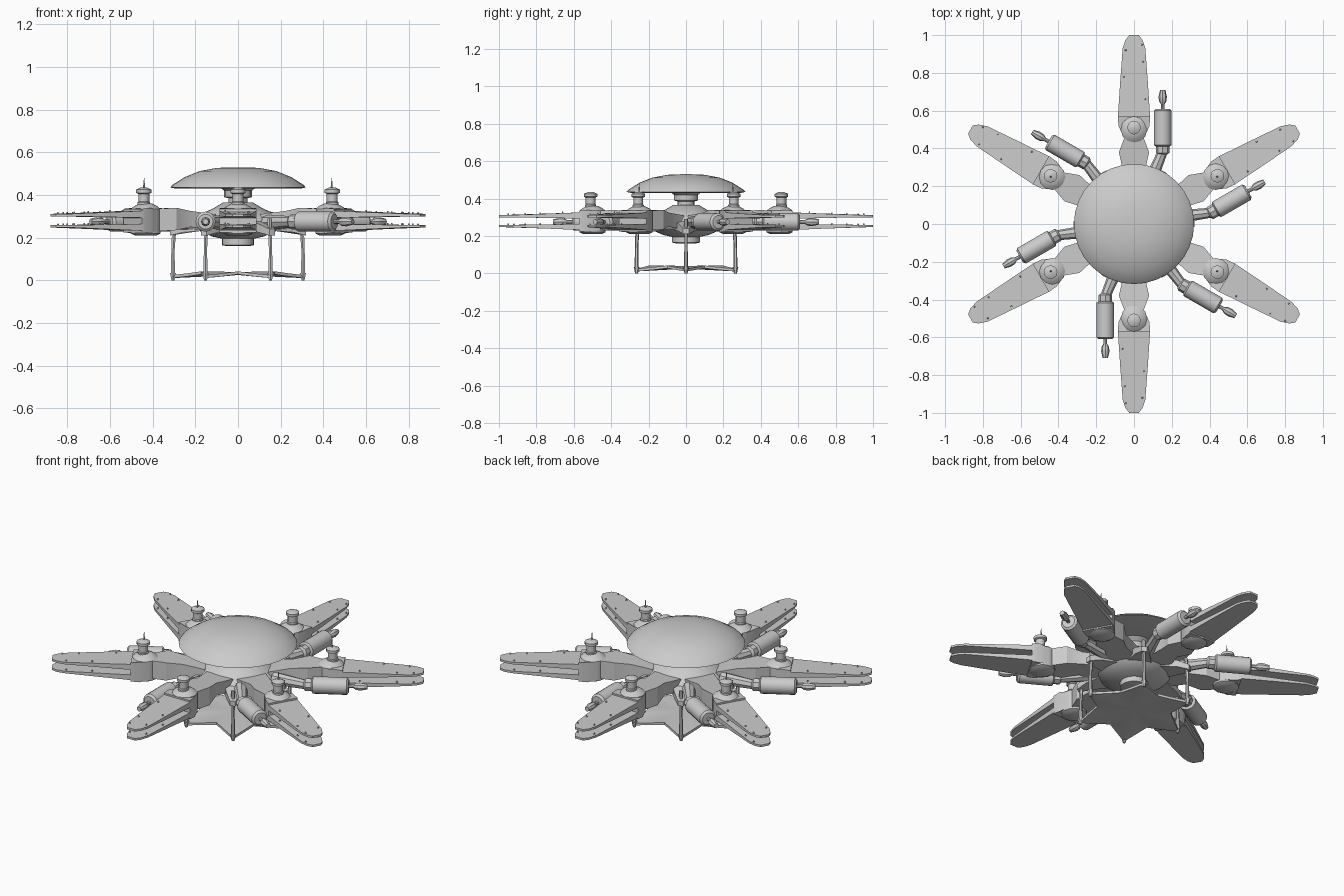
import bpy, bmesh, math
from mathutils import Vector, Matrix

if "Cube" in bpy.data.objects:
    bpy.data.objects.remove(bpy.data.objects["Cube"])


def finish(name, bm, angle=35):
    bmesh.ops.recalc_face_normals(bm, faces=bm.faces)
    me = bpy.data.meshes.new(name)
    bm.to_mesh(me)
    bm.free()
    me.shade_smooth()
    me.set_sharp_from_angle(angle=math.radians(angle))
    ob = bpy.data.objects.new(name, me)
    bpy.context.collection.objects.link(ob)
    return ob


def lathe(name, profile, segs, base=(0, 0, 0), axis=(0, 0, 1), angle=35):
    """Revolve (radius, height) points about an axis; both ends are capped."""
    bm = bmesh.new()
    mat = Matrix.Translation(base) @ Vector(axis).to_track_quat('Z', 'Y').to_matrix().to_4x4()
    rings = []
    for r, h in profile:
        rings.append([bm.verts.new(mat @ Vector((r * math.cos(2 * math.pi * i / segs),
                                                 r * math.sin(2 * math.pi * i / segs), h)))
                      for i in range(segs)])
    for a, b in zip(rings, rings[1:]):
        for i in range(segs):
            j = (i + 1) % segs
            bm.faces.new((a[i], a[j], b[j], b[i]))
    bm.faces.new(rings[0])
    bm.faces.new(rings[-1])
    return finish(name, bm, angle)


def tube(name, a, b, r1, r2, segs=8):
    d = Vector(b) - Vector(a)
    return lathe(name, [(r1, 0), (r2, d.length)], segs, a, d)


def slab(name, points):
    """Closed plate from outline points (x, y, z_low, z_high)."""
    bm = bmesh.new()
    lo = [bm.verts.new((x, y, a)) for x, y, a, b in points]
    hi = [bm.verts.new((x, y, b)) for x, y, a, b in points]
    bm.faces.new(lo)
    bm.faces.new(hi)
    n = len(points)
    for i in range(n):
        j = (i + 1) % n
        bm.faces.new((lo[i], lo[j], hi[j], hi[i]))
    return finish(name, bm, 25)


def mirrored(half):
    return half + [(-x, y, a, b) for x, y, a, b in reversed(half)]


def six(ob, offset=0):
    """Repeat a part that points along +y six times around the hub."""
    ob.rotation_euler.z = math.radians(offset)
    for k in range(1, 6):
        c = ob.copy()
        c.rotation_euler.z = math.radians(offset + 60 * k)
        bpy.context.collection.objects.link(c)


# Central hull, neck and dome
lathe("hull", [(0.05, 0.16), (0.075, 0.165), (0.075, 0.195), (0.12, 0.205), (0.19, 0.235), (0.215, 0.27),
               (0.19, 0.305), (0.12, 0.335), (0.07, 0.365)], 24)
lathe("neck", [(0.045, 0.35), (0.045, 0.385), (0.065, 0.39), (0.065, 0.42), (0.09, 0.44)], 16)
lathe("dome", [(0.06, 0.445), (0.29, 0.43), (0.318, 0.435), (0.308, 0.447), (0.25, 0.484), (0.18, 0.512),
               (0.1, 0.527), (0.03, 0.53)], 32, angle=50)

# Arms: link, pod and turret
six(slab("arm_link", mirrored([(0.085, 0.17, 0.235, 0.31), (0.06, 0.29, 0.25, 0.325),
                              (0.08, 0.38, 0.235, 0.34), (0.05, 0.46, 0.23, 0.335)])))
six(lathe("arm_pod", [(0.05, 0.21), (0.07, 0.22), (0.07, 0.335), (0.055, 0.347), (0.03, 0.36)], 12, (0, 0.5, 0)))
six(slab("blade_clamp", mirrored([(0.06, 0.47, 0.235, 0.325), (0.082, 0.52, 0.22, 0.34),
                                 (0.086, 0.57, 0.225, 0.335)])))
six(lathe("turret", [(0.03, 0.34), (0.03, 0.365), (0.026, 0.37), (0.026, 0.405), (0.036, 0.41),
                     (0.036, 0.425), (0.015, 0.435)], 12, (0, 0.51, 0)))

# Small antennas on the four diagonal arms
for x in (-0.44, 0.44):
    for y in (-0.25, 0.25):
        tube("antenna", (x, y, 0.43), (x, y, 0.48), 0.006, 0.001, 5)

# Pairs of flat tapering blades with studs
for label, zr, zt in (("upper", (0.293, 0.326), (0.3, 0.312)), ("lower", (0.232, 0.264), (0.247, 0.259))):
    zm = ((zr[0] + zt[0]) / 2, (zr[1] + zt[1]) / 2)
    six(slab(label + "_blade", mirrored([(0.086, 0.56, *zr), (0.074, 0.74, *zm), (0.06, 0.93, *zt),
                                        (0.045, 0.975, *zt), (0.025, 1.0, *zt)])))
    for side, y in ((1, 0.66), (-1, 0.78), (1, 0.86), (-1, 0.92), (1, 0.95)):
        x = side * (0.1 - 0.06 * y)
        t = (y - 0.56) / 0.37
        z = zr[1] + (zt[1] - zr[1]) * min(t, 1)
        six(tube(label + "_stud", (x, y, z - 0.004), (x, y, z + 0.008), 0.006, 0.003, 5))

# Side canisters with nozzle and elbow
six(lathe("canister", [(0.035, 0), (0.047, 0.008), (0.047, 0.19), (0.035, 0.2)], 16, (0.152, 0.41, 0.275), (0, 1, 0)))
six(lathe("nozzle", [(0.01, 0), (0.01, 0.025), (0.02, 0.04), (0.022, 0.065), (0.014, 0.1)], 8,
          (0.152, 0.61, 0.275), (0, 1, 0)))
six(lathe("elbow_joint", [(0.02, 0), (0.036, 0.012), (0.036, 0.045), (0.02, 0.057)], 8, (0.152, 0.365, 0.275), (0, 1, 0)))
six(tube("elbow_arm", (0.155, 0.39, 0.275), (0.075, 0.2, 0.27), 0.026, 0.036))

# Landing legs with brackets and feet
six(slab("leg_bracket", mirrored([(0.07, 0.15, 0.235, 0.29), (0.04, 0.26, 0.225, 0.265),
                                 (0.015, 0.32, 0.21, 0.24)])), 30)
six(tube("leg_upper", (0, 0.305, 0.13), (0, 0.295, 0.29), 0.008, 0.011, 6), 30)
six(tube("leg_lower", (0, 0.305, 0.015), (0, 0.305, 0.2), 0.011, 0.008, 6), 30)
six(tube("foot", (0, 0.305, 0.0), (0, 0.305, 0.035), 0.008, 0.016, 6), 30)

# Star-shaped landing plate with concave sides
bm = bmesh.new()
layers = []
for dz in (0.0, 0.014):
    centre = bm.verts.new((0, 0, 0.025 + dz))
    ring = []
    for i in range(24):
        a = math.radians(15 * i)
        r = (0.312, 0.235, 0.2, 0.235)[i % 4]
        z = (0.01, 0.02, 0.028, 0.02)[i % 4] + dz
        ring.append(bm.verts.new((r * math.cos(a), r * math.sin(a), z)))
    for i in range(24):
        bm.faces.new((centre, ring[i], ring[(i + 1) % 24]))
    layers.append(ring)
for i in range(24):
    j = (i + 1) % 24
    bm.faces.new((layers[0][i], layers[0][j], layers[1][j], layers[1][i]))
finish("landing_plate", bm)
